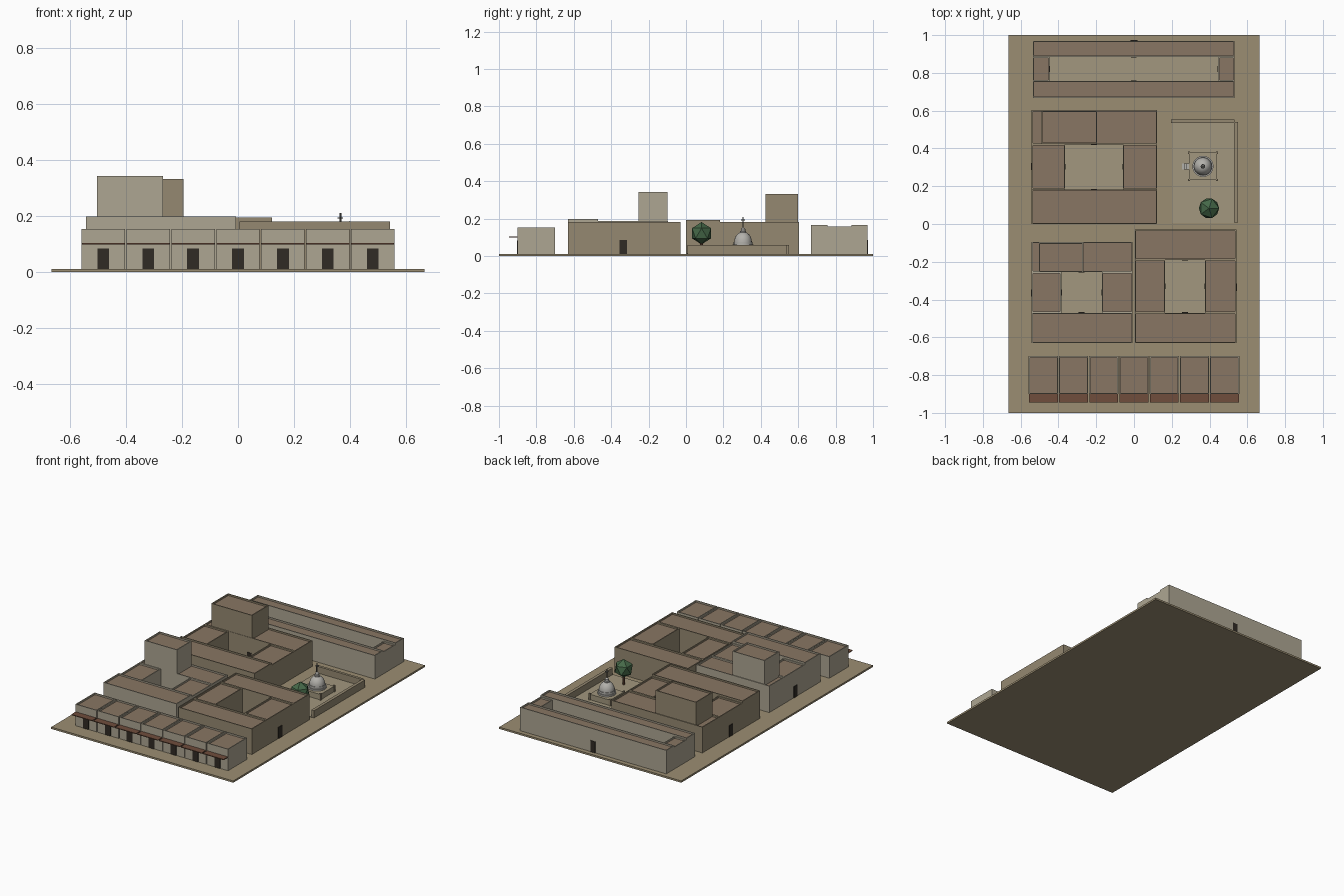
import bpy, bmesh, math
from mathutils import Vector

if "Cube" in bpy.data.objects:
    bpy.data.objects.remove(bpy.data.objects["Cube"])


def material(name, r, g, b):
    m = bpy.data.materials.new(name)
    m.diffuse_color = (r, g, b, 1)
    m.use_nodes = True
    m.node_tree.nodes["Principled BSDF"].inputs["Base Color"].default_value = m.diffuse_color
    return m


GROUND = material("dusty_ground", .33, .27, .17)
PAVING = material("paving", .36, .31, .21)
PLASTER = material("pale_plaster", .42, .38, .29)
MUD = material("mud_plaster", .30, .25, .165)
ROOF = material("earth_roof", .25, .18, .125)
AWNING = material("awning_wood", .16, .075, .045)
DARK = material("dark_wood", .03, .024, .018)
STONE = material("white_stone", .45, .44, .41)
METAL = material("dull_metal", .12, .12, .11)
LEAF = material("leaves", .06, .14, .065)


def finish(name, bm, *mats):
    me = bpy.data.meshes.new(name)
    bm.to_mesh(me)
    bm.free()
    for m in mats:
        me.materials.append(m)
    ob = bpy.data.objects.new(name, me)
    bpy.context.collection.objects.link(ob)
    return ob


def cube_bm(x0, x1, y0, y1, z0, z1):
    bm = bmesh.new()
    bmesh.ops.create_cube(bm, size=1)
    bmesh.ops.scale(bm, vec=(x1 - x0, y1 - y0, z1 - z0), verts=bm.verts)
    bmesh.ops.translate(bm, vec=((x0 + x1) / 2, (y0 + y1) / 2, (z0 + z1) / 2), verts=bm.verts)
    return bm


def box(name, x0, x1, y0, y1, z0, z1, mat):
    return finish(name, cube_bm(x0, x1, y0, y1, z0, z1), mat)


def block(name, x0, x1, y0, y1, z0, z1, wall, rim=.009, drop=.01):
    """Building block whose flat roof is sunk behind a parapet."""
    bm = cube_bm(x0, x1, y0, y1, z0, z1)
    bm.normal_update()
    top = max(bm.faces, key=lambda f: f.normal.z)
    bmesh.ops.inset_region(bm, faces=[top], thickness=rim)
    out = bmesh.ops.extrude_discrete_faces(bm, faces=[top])
    roof = out["faces"][0]
    bmesh.ops.translate(bm, vec=(0, 0, -drop), verts=roof.verts)
    roof.material_index = 1
    return finish(name, bm, wall, ROOF)


def door(name, x, y, along_x, w=.036, h=.075):
    a, b = (w / 2, .003) if along_x else (.003, w / 2)
    box(name, x - a, x + a, y - b, y + b, G, G + h, DARK)


def lathe(name, x, y, profile, mat, n=20, smooth=True):
    bm = bmesh.new()
    vs = [bm.verts.new((r, 0, z)) for r, z in profile]
    es = [bm.edges.new(p) for p in zip(vs, vs[1:])]
    bmesh.ops.spin(bm, geom=vs + es, cent=(0, 0, 0), axis=(0, 0, 1), angle=2 * math.pi, steps=n)
    bmesh.ops.remove_doubles(bm, verts=bm.verts, dist=1e-5)
    bmesh.ops.recalc_face_normals(bm, faces=bm.faces)
    bmesh.ops.translate(bm, vec=(x, y, 0), verts=bm.verts)
    ob = finish(name, bm, mat)
    if smooth:
        bpy.context.view_layer.objects.active = ob
        ob.select_set(True)
        bpy.ops.object.shade_smooth_by_angle(angle=math.radians(35))
        ob.select_set(False)
    return ob


G = .012


def house(name, outer, court, heights, wall, entry):
    """Four wings round a courtyard; heights are front, side and back wings."""
    x0, x1, y0, y1 = outer
    a0, a1, b0, b1 = court
    hf, hs, hb = heights
    block(name + "_front_wing", x0, x1, y0, b0, G, hf, wall)
    block(name + "_back_wing", x0, x1, b1, y1, G, hb, wall)
    block(name + "_left_wing", x0, a0, b0, b1, G, hs, wall)
    block(name + "_right_wing", a1, x1, b0, b1, G, hs, wall)
    box(name + "_courtyard", a0, a1, b0, b1, G - .004, G + .003, PAVING)
    cx, cy = (a0 + a1) / 2, (b0 + b1) / 2
    for y in (b0, b1):
        door(name + "_court_door", cx, y, True, .03, .07)
    for x in (a0, a1):
        door(name + "_court_door", x, cy, False, .03, .07)
    door(name + "_entry_door", *entry)


# ground slab
box("ground", -.665, .665, -1, 1, 0, G, GROUND)

# row of shops with doors and awnings
for i in range(7):
    x = (i - 3) * .16
    block("shop", x - .0775, x + .0775, -.9, -.7, G, .154, PLASTER)
    door("shop_door", x, -.9, True, .042, .072)
    box("shop_awning", x - .0765, x + .0765, -.945, -.898, .099, .104, AWNING)

# courtyard houses
house("front_left_house", (-.542, -.008, -.63, -.095), (-.385, -.17, -.47, -.255),
      (.199, .187, .187), PLASTER, (-.542, -.365, False))
house("front_right_house", (.005, .542, -.63, -.03), (.165, .375, -.47, -.19),
      (.181, .181, .181), MUD, (.542, -.335, False, .04))
house("rear_left_house", (-.542, .122, 0, .603), (-.365, -.058, .183, .422),
      (.194, .182, .182), MUD, (-.542, .305, False))
house("long_rear_house", (-.535, .532, .668, .97), (-.447, .445, .757, .885),
      (.167, .157, .167), PLASTER, (0, .97, True))

# upper rooms
block("front_upper_room", -.503, -.268, -.255, -.1, .175, .343, PLASTER)
block("rear_upper_room", -.492, -.195, .424, .598, .17, .331, MUD)

# shrine yard
box("yard_floor", .2, .535, .005, .535, G - .004, G + .004, PAVING)
box("yard_right_wall", .53, .55, .008, .54, G, .06, MUD)
box("yard_back_wall", .197, .532, .535, .552, G, .06, MUD)

# shrine platform, corner posts and steps
sx, sy = .365, .305
box("shrine_platform", sx - .075, sx + .075, sy - .073, sy + .073, G, .052, PAVING)
for i in (-1, 1):
    for j in (-1, 1):
        px, py = sx + i * .074, sy + j * .072
        box("platform_post", px - .006, px + .006, py - .006, py + .006, G, .058, MUD)
for i in range(3):
    box("shrine_step", sx - .112 + i * .013, sx - .07, sy - .016, sy + .016,
        G, G + .011 * (i + 1), STONE)

# shrine drum, dome and spire
lathe("shrine_drum", sx, sy, [(0, .05), (.056, .05), (.056, .062), (.05, .062), (.05, .076), (0, .076)], STONE)
dome = [(.047 * math.cos(t), .076 + .054 * math.sin(t))
        for t in [math.pi / 2 * k / 8 for k in range(8)]] + [(0, .13)]
lathe("shrine_dome", sx, sy, dome, STONE)
lathe("dome_cap", sx, sy, [(0, .122), (.017, .122), (.017, .132), (.012, .134), (.012, .145), (0, .157)], STONE)
lathe("spire", sx, sy, [(0, .14), (.003, .14), (.003, .21), (0, .21)], METAL, 8)
lathe("spire_disc", sx, sy, [(0, .191), (.01, .191), (.01, .195), (0, .195)], METAL, 12)

# tree
lathe("tree_trunk", .397, .083, [(0, G), (.009, G), (.007, .08), (0, .08)], AWNING, 8, False)
bm = bmesh.new()
bmesh.ops.create_icosphere(bm, subdivisions=1, radius=.06)
bmesh.ops.translate(bm, vec=(.397, .083, .122), verts=bm.verts)
finish("tree_crown", bm, LEAF)
